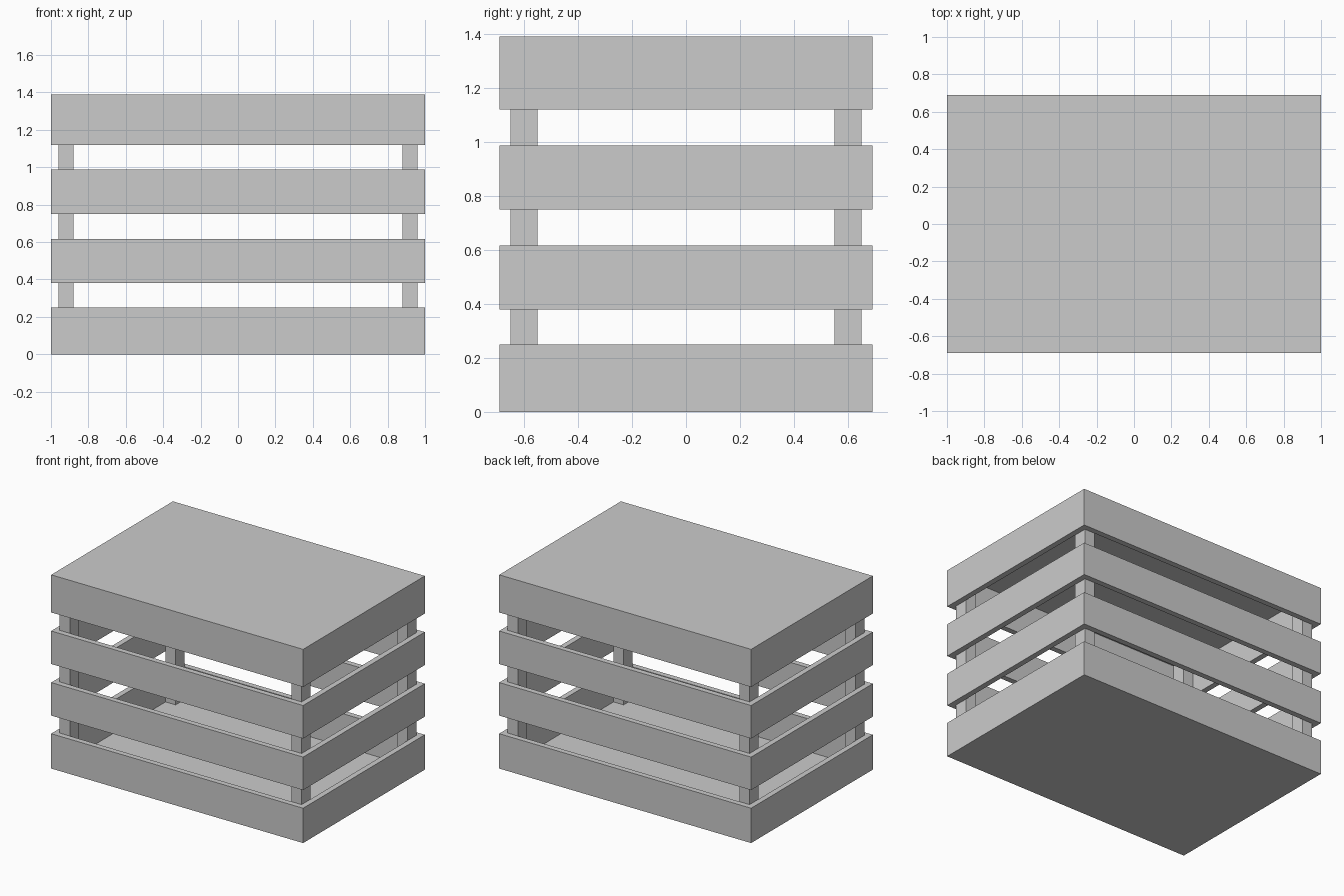
import bpy

if "Cube" in bpy.data.objects:
    bpy.data.objects.remove(bpy.data.objects["Cube"])

X, Y, H = 1.0, 0.69, 1.39      # half length, half depth, height
T = 0.04                       # board thickness


def box(name, x0, x1, y0, y1, z0, z1):
    bpy.ops.mesh.primitive_cube_add(
        size=1, location=((x0 + x1) / 2, (y0 + y1) / 2, (z0 + z1) / 2))
    ob = bpy.context.object
    ob.name = name
    ob.scale = (x1 - x0, y1 - y0, z1 - z0)
    bpy.ops.object.transform_apply(location=False, rotation=False, scale=True)


# Floor and lid panels
box("floor_panel", -X, X, -Y, Y, 0, 0.015)
box("lid_panel", -X, X, -Y, Y, 1.355, H)

# Four rows of slats: long front/back boards, side boards fitted between them
for z0, z1 in ((0.015, 0.25), (0.38, 0.617), (0.75, 0.987), (1.12, 1.355)):
    for s, side in ((-1, "front"), (1, "back")):
        a, b = sorted((s * Y, s * (Y - T)))
        box(side + "_slat", -X, X, a, b, z0, z1)
    for s, side in ((-1, "left"), (1, "right")):
        a, b = sorted((s * X, s * (X - T)))
        box(side + "_slat", a, b, -Y + T, Y - T, z0, z1)

# Corner posts inside the slats
for sx in (-1, 1):
    for sy in (-1, 1):
        xa, xb = sorted((sx * 0.88, sx * (X - T)))
        ya, yb = sorted((sy * 0.55, sy * (Y - T)))
        box("corner_post", xa, xb, ya, yb, 0.015, 1.355)
